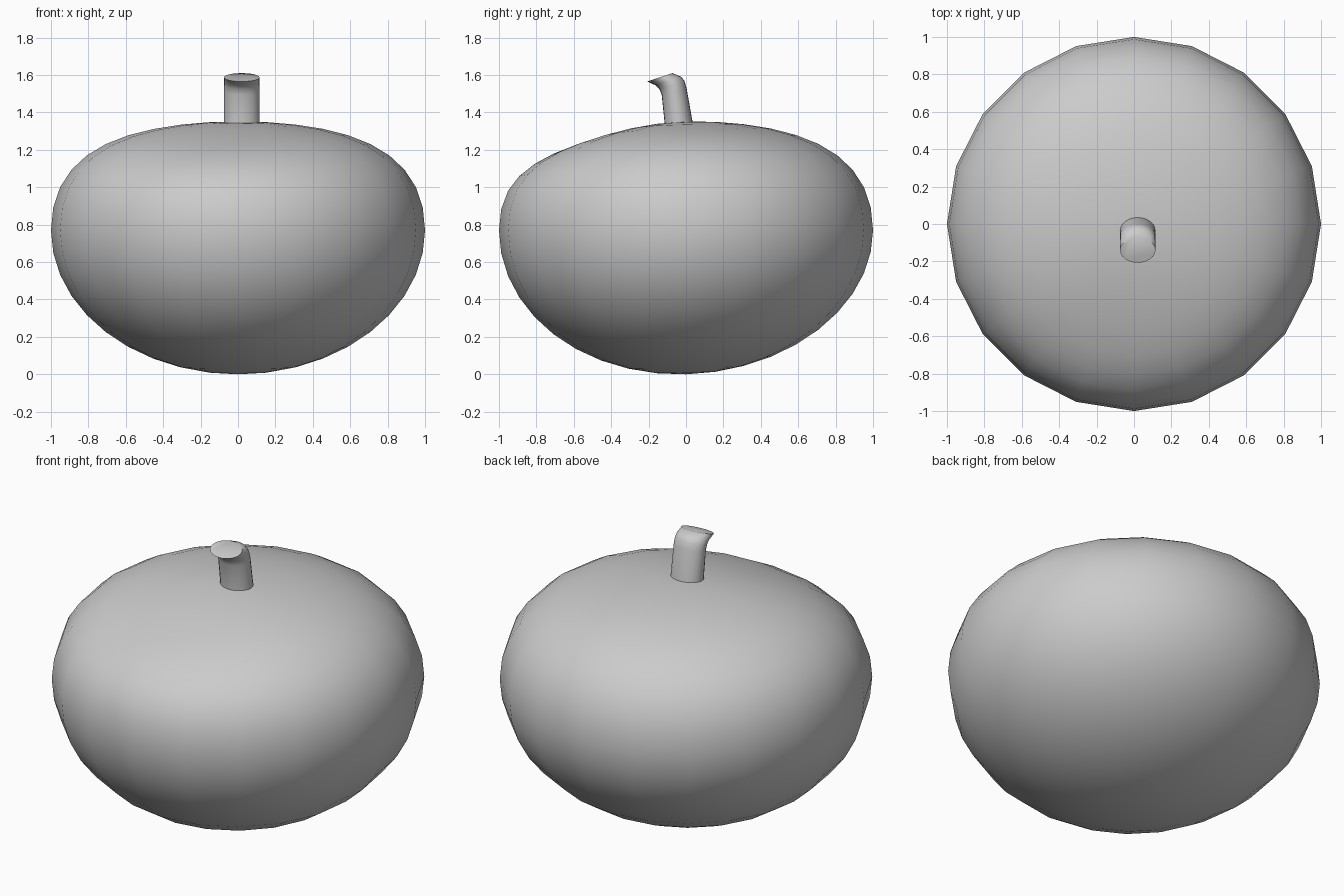
import bpy, bmesh, math

if "Cube" in bpy.data.objects:
    bpy.data.objects.remove(bpy.data.objects["Cube"])


def loft(name, rings, angle):
    """Skin a list of equal-length rings (one-point rings act as poles) and cap open ends."""
    bm = bmesh.new()
    loops = [[bm.verts.new(p) for p in ring] for ring in rings]
    for a, b in zip(loops, loops[1:]):
        n = max(len(a), len(b))
        for i in range(n):
            j = (i + 1) % n
            quad = [a[i % len(a)], a[j % len(a)], b[j % len(b)], b[i % len(b)]]
            bm.faces.new(list(dict.fromkeys(quad)))
    for end in (loops[0], loops[-1]):
        if len(end) > 2:
            bm.faces.new(end)
    bmesh.ops.recalc_face_normals(bm, faces=bm.faces)
    mesh = bpy.data.meshes.new(name)
    bm.to_mesh(mesh)
    bm.free()
    obj = bpy.data.objects.new(name, mesh)
    bpy.context.collection.objects.link(obj)
    bpy.ops.object.select_all(action='DESELECT')
    obj.select_set(True)
    bpy.context.view_layer.objects.active = obj
    bpy.ops.object.shade_smooth_by_angle(angle=math.radians(angle))
    return obj


# Body: squashed 20-sided globe, full below, flatter on top, slightly sunk at the upper front
def body_point(r, t, a):
    x, y = r * math.cos(a), r * math.sin(a)
    if t > 0:
        z = 0.77 + 0.585 * t * (1 + 0.4 * (1 - t))
        z -= 0.055 * min(1, t * 2) * math.exp(-((x + 0.1) / 0.6) ** 2 - ((y + 0.65) / 0.4) ** 2)
    else:
        z = 0.77 + 0.77 * t
        z += 0.025 * r * math.sin(a) * -t
    return (x, y, z)


SIDES, RINGS = 20, 20
body_rings = []
for k in range(RINGS + 1):
    phi = math.pi * k / RINGS
    count = 1 if k in (0, RINGS) else SIDES
    body_rings.append([body_point(math.sin(phi), -math.cos(phi), math.tau * i / SIDES)
                       for i in range(count)])
loft("body", body_rings, 60)

# Stem: bent tube, each ring given by its front and back point in (y, z)
stem_path = [((-0.113, 1.28), (0.045, 1.28)), ((-0.115, 1.35), (0.035, 1.35)),
             ((-0.130, 1.495), (0.003, 1.53)), ((-0.142, 1.525), (-0.008, 1.568)),
             ((-0.163, 1.545), (-0.025, 1.59)), ((-0.207, 1.565), (-0.072, 1.61))]
stem_rings = []
for (y0, z0), (y1, z1) in stem_path:
    ring = []
    for i in range(24):
        a = math.tau * i / 24
        s = (1 + math.sin(a)) / 2
        ring.append((0.02 + 0.095 * math.cos(a), y0 + (y1 - y0) * s, z0 + (z1 - z0) * s))
    stem_rings.append(ring)
loft("stem", stem_rings, 50)
